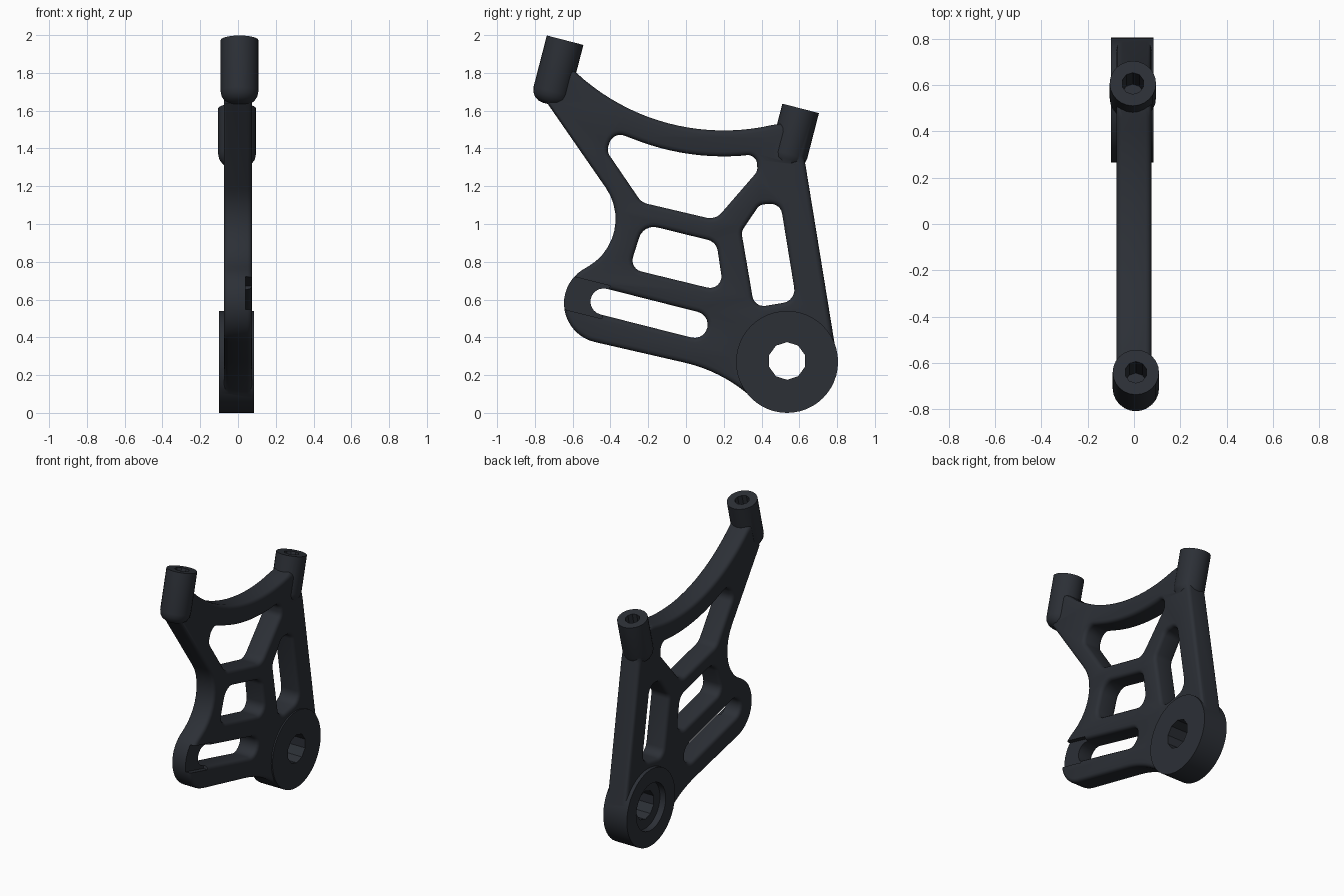
import bpy, bmesh
from math import radians, sin, cos, tan, pi
from mathutils import Vector, Matrix

if "Cube" in bpy.data.objects:
    bpy.data.objects.remove(bpy.data.objects["Cube"])


def arc(cy, cz, r, a0, a1, n):
    return [(cy + r * cos(radians(a0 + (a1 - a0) * i / n)),
             cz + r * sin(radians(a0 + (a1 - a0) * i / n)), 0) for i in range(n + 1)]


def rounded(pts, n=6):
    """Polygon of (y, z, fillet radius) turned into a smooth loop."""
    out = []
    for i, (y, z, r) in enumerate(pts):
        p = Vector((y, z))
        if r == 0:
            out.append(p)
            continue
        u = (Vector(pts[i - 1][:2]) - p).normalized()
        v = (Vector(pts[(i + 1) % len(pts)][:2]) - p).normalized()
        half = u.angle(v) / 2
        bis = (u + v).normalized()
        c = p + bis * (r / sin(half))
        a = p + u * (r / tan(half)) - c
        b = p + v * (r / tan(half)) - c
        for k in range(n + 1):
            t = k / n
            w = pi - 2 * half
            out.append(c + (a * sin((1 - t) * w) + b * sin(t * w)) / sin(w))
    return out


def plate(name, loops, half, bevel):
    """Filled outline with holes in the YZ plane, thickened along X with soft rims."""
    cu = bpy.data.curves.new(name, 'CURVE')
    cu.dimensions, cu.fill_mode = '2D', 'BOTH'
    cu.extrude, cu.bevel_depth, cu.offset, cu.bevel_resolution = half - bevel, bevel, -bevel, 2
    for loop in loops:
        s = cu.splines.new('POLY')
        s.points.add(len(loop) - 1)
        for q, p in zip(s.points, loop):
            q.co = (p[0], p[1], 0, 1)
        s.use_cyclic_u = True
    tmp = bpy.data.objects.new(name + "_curve", cu)
    bpy.context.collection.objects.link(tmp)
    bpy.context.view_layer.update()
    me = bpy.data.meshes.new_from_object(tmp)
    bpy.data.objects.remove(tmp)
    bm = bmesh.new()
    bm.from_mesh(me)
    bmesh.ops.remove_doubles(bm, verts=bm.verts, dist=0.0005)
    bmesh.ops.transform(bm, verts=bm.verts,
                        matrix=Matrix(((0, 0, 1, 0), (1, 0, 0, 0), (0, 1, 0, 0), (0, 0, 0, 1))))
    bmesh.ops.recalc_face_normals(bm, faces=bm.faces)
    return finish(name, bm)


def finish(name, bm):
    me = bpy.data.meshes.new(name)
    bm.to_mesh(me)
    bm.free()
    ob = bpy.data.objects.new(name, me)
    bpy.context.collection.objects.link(ob)
    return ob


def cylinder(name, start, end, r, sides, bevel=0.0):
    """Capped cylinder; bevel rounds the rim at the start end."""
    a, b = Vector(start), Vector(end)
    d = b - a
    bm = bmesh.new()
    bmesh.ops.create_cone(bm, cap_ends=True, segments=sides, radius1=r, radius2=r, depth=d.length)
    if bevel:
        rim = [e for e in bm.edges if all(v.co.z < 0 for v in e.verts)]
        bmesh.ops.bevel(bm, geom=rim, offset=bevel, segments=4, profile=0.5, affect='EDGES')
    rot = d.to_track_quat('Z', 'Y').to_matrix().to_4x4()
    bmesh.ops.transform(bm, verts=bm.verts, matrix=Matrix.Translation((a + b) / 2) @ rot)
    return finish(name, bm)


def combine(ob, tool, op):
    m = ob.modifiers.new("join", 'BOOLEAN')
    m.operation, m.object, m.solver = op, tool, 'EXACT'
    bpy.context.view_layer.objects.active = ob
    bpy.ops.object.modifier_apply(modifier=m.name)
    bpy.data.objects.remove(tool)


# Outer silhouette
outline = rounded(
    [(-.64, 1.84, 0), (-.735, 1.64, 0), (-.246, .934, .29)]
    + arc(-.436, .58, .21, 123, 257, 16)
    + [(.18, .223, .8)]
    + arc(.535, .27, .264, 229, 369.5, 24)
    + [(.632, 1.316, 0), (.59, 1.47, 0), (.50, 1.53, 0)]
    + arc(.2, 2.645, 1.15, -77, -132.7, 20), 10)

# Openings between the ribs
upper_window = rounded([(-.42, 1.385, .06), (-.385, 1.49, .06)]
                       + arc(.2, 2.645, 1.287, -110, -86, 10)
                       + [(.375, 1.37, .05), (.378, 1.278, .05), (.156, 1.022, .08), (-.235, 1.114, .08)])
middle_window = rounded([(-.225, 1.0, .08), (.161, .905, .07), (.2, .642, .06), (-.30, .764, .06)])
side_window = rounded([(.39, 1.103, .05), (.293, .96, .06), (.362, .557, .06),
                       (.584, .594, .07), (.5, 1.109, .06)])
slot = rounded(arc(-.436, .589, .07, 76, 256, 10) + arc(.045, .467, .07, -104, 76, 10))

bracket = plate("bracket", [outline, upper_window, middle_window, side_window, slot], .075, .025)

# Pivot boss
boss = cylinder("pivot_boss", (-.1, .535, .27), (.085, .535, .27), .27, 48)
combine(bracket, boss, 'UNION')

# Two slanted threaded posts with blind holes
down = Vector((0, -.25, -.968))
for x, y, z, length in ((.008, -.64, 1.973, .35), (-.005, .607, 1.612, .32)):
    top = Vector((x, y, z))
    combine(bracket, cylinder("post", top + down * length, top, .1, 24, .07), 'UNION')
    combine(bracket, cylinder("post_bore", top + down * .2, top - down * .05, .048, 10), 'DIFFERENCE')

# Pivot hole with a counterbore on the inner side
combine(bracket, cylinder("pivot_hole", (-.2, .535, .275), (.2, .535, .275), .1, 10), 'DIFFERENCE')
combine(bracket, cylinder("counterbore", (-.2, .535, .275), (-.055, .535, .275), .165, 32), 'DIFFERENCE')

# Shallow groove running out of the slot's end
bm = bmesh.new()
bmesh.ops.create_cube(bm, size=1)
bmesh.ops.transform(bm, verts=bm.verts,
                    matrix=Matrix.Translation((.09, -.56, .62)) @ Matrix.Rotation(radians(-14.2), 4, 'X')
                    @ Matrix.Diagonal((.1, .28, .18, 1)))
combine(bracket, finish("groove", bm), 'DIFFERENCE')

# Dark finish, smooth shading
mat = bpy.data.materials.new("dark_finish")
mat.diffuse_color = (.025, .029, .037, 1)
mat.use_nodes = True
mat.node_tree.nodes["Principled BSDF"].inputs["Base Color"].default_value = mat.diffuse_color
bracket.data.materials.clear()
bracket.data.materials.append(mat)
for p in bracket.data.polygons:
    p.material_index = 0
bpy.context.view_layer.objects.active = bracket
bracket.select_set(True)
bpy.ops.object.shade_smooth_by_angle(angle=radians(35))
